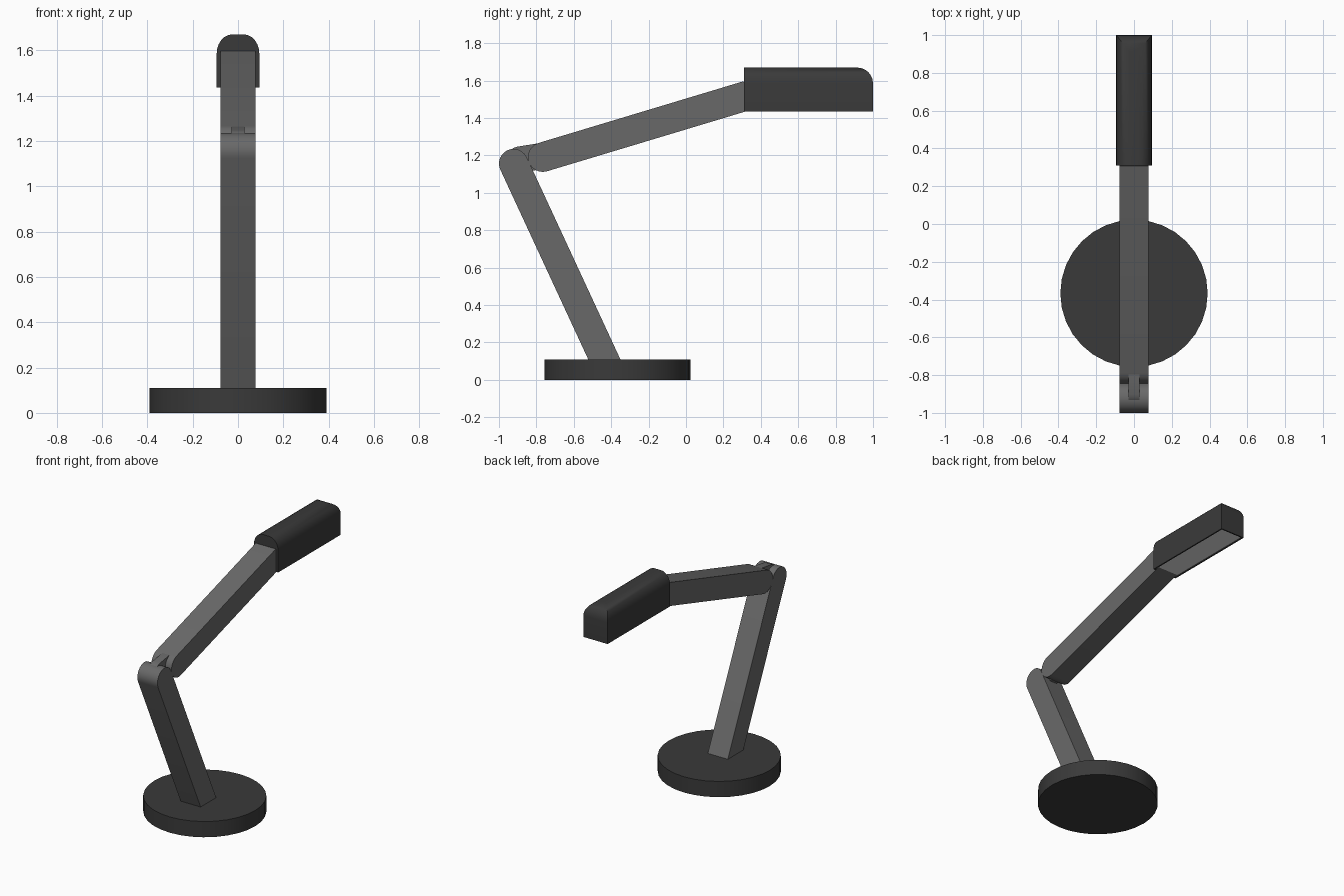
import bpy, bmesh, math
from mathutils import Vector

if "Cube" in bpy.data.objects:
    bpy.data.objects.remove(bpy.data.objects["Cube"])


def material(name, v):
    m = bpy.data.materials.new(name)
    m.diffuse_color = (v, v, v, 1)
    m.use_nodes = True
    m.node_tree.nodes["Principled BSDF"].inputs["Base Color"].default_value = m.diffuse_color
    return m


BLACK = material("charcoal", 0.042)
GREY = material("grey metal", 0.141)
LIGHT = material("light panel", 0.8)


def finish(name, bm, *mats):
    bmesh.ops.recalc_face_normals(bm, faces=bm.faces)
    me = bpy.data.meshes.new(name)
    bm.to_mesh(me)
    bm.free()
    ob = bpy.data.objects.new(name, me)
    bpy.context.collection.objects.link(ob)
    for m in mats:
        me.materials.append(m)
    bpy.context.view_layer.objects.active = ob
    ob.select_set(True)
    bpy.ops.object.shade_smooth_by_angle(angle=math.radians(35))
    ob.select_set(False)
    return ob


def bar(name, joint, end, r, x0, x1, round_end=False, r2=None):
    """Flat bar in the yz plane, round at the joint, square or round at the end."""
    a, b = Vector(joint), Vector(end)
    r2 = r2 or r
    base = math.atan2(*(a - b).yx)
    arc = lambda c, rad, t0: [c + rad * Vector((math.cos(t0 + t), math.sin(t0 + t)))
                              for t in (math.pi * (i / 12 - 0.5) for i in range(13))]
    pts = arc(a, r, base)
    if round_end:
        pts += arc(b, r2, base + math.pi)
    else:
        side = Vector((math.cos(base + math.pi / 2), math.sin(base + math.pi / 2))) * r
        pts += [b + side, b - side]
    bm = bmesh.new()
    f = bm.faces.new([bm.verts.new((x0, p.x, p.y)) for p in pts])
    g = bmesh.ops.extrude_face_region(bm, geom=[f])
    bmesh.ops.translate(bm, vec=(x1 - x0, 0, 0),
                        verts=[v for v in g["geom"] if isinstance(v, bmesh.types.BMVert)])
    return finish(name, bm, GREY)


# Round base
bm = bmesh.new()
bmesh.ops.create_cone(bm, cap_ends=True, segments=32, radius1=0.39, radius2=0.39, depth=0.11)
bmesh.ops.translate(bm, vec=(0, -0.367, 0.055), verts=bm.verts)
finish("base", bm, BLACK)

# Two arms and the narrow link at the elbow
bar("lower_arm", (-0.922, 1.157), (-0.416, 0.065), 0.078, -0.078, 0.077)
bar("upper_arm", (-0.766, 1.191), (0.33, 1.521), 0.079, -0.078, 0.077)
bar("elbow_link", (-0.89, 1.178), (-0.79, 1.194), 0.07, -0.028, 0.028, True, 0.07)

# Lamp head: stacked rectangles with rounded long top edges and far end
R, TOP, BOT, W, Y0, Y1 = 0.085, 1.67, 1.436, 0.094, 0.31, 1.0
levels = [(BOT, 0)] + [(TOP - R + R * math.sin(t), R * (1 - math.cos(t)))
                       for t in (math.radians(15 * i) for i in range(7))]
bm = bmesh.new()
rings = []
for z, inset in levels:
    w = W - inset * 0.8
    rings.append([bm.verts.new(p) for p in ((-w, Y0, z), (w, Y0, z),
                                            (w, Y1 - inset, z), (-w, Y1 - inset, z))])
for lo, hi in zip(rings, rings[1:]):
    for i in range(4):
        j = (i + 1) % 4
        bm.faces.new((lo[i], lo[j], hi[j], hi[i]))
bm.faces.new(rings[-1])
bottom = bm.faces.new(rings[0][::-1])
# Slightly recessed light panel below
bmesh.ops.recalc_face_normals(bm, faces=bm.faces)
bmesh.ops.inset_individual(bm, faces=[bottom], thickness=0.013)
bmesh.ops.inset_individual(bm, faces=[bottom], thickness=0.0005, depth=-0.006)
bottom.material_index = 1
finish("lamp_head", bm, BLACK, LIGHT)
